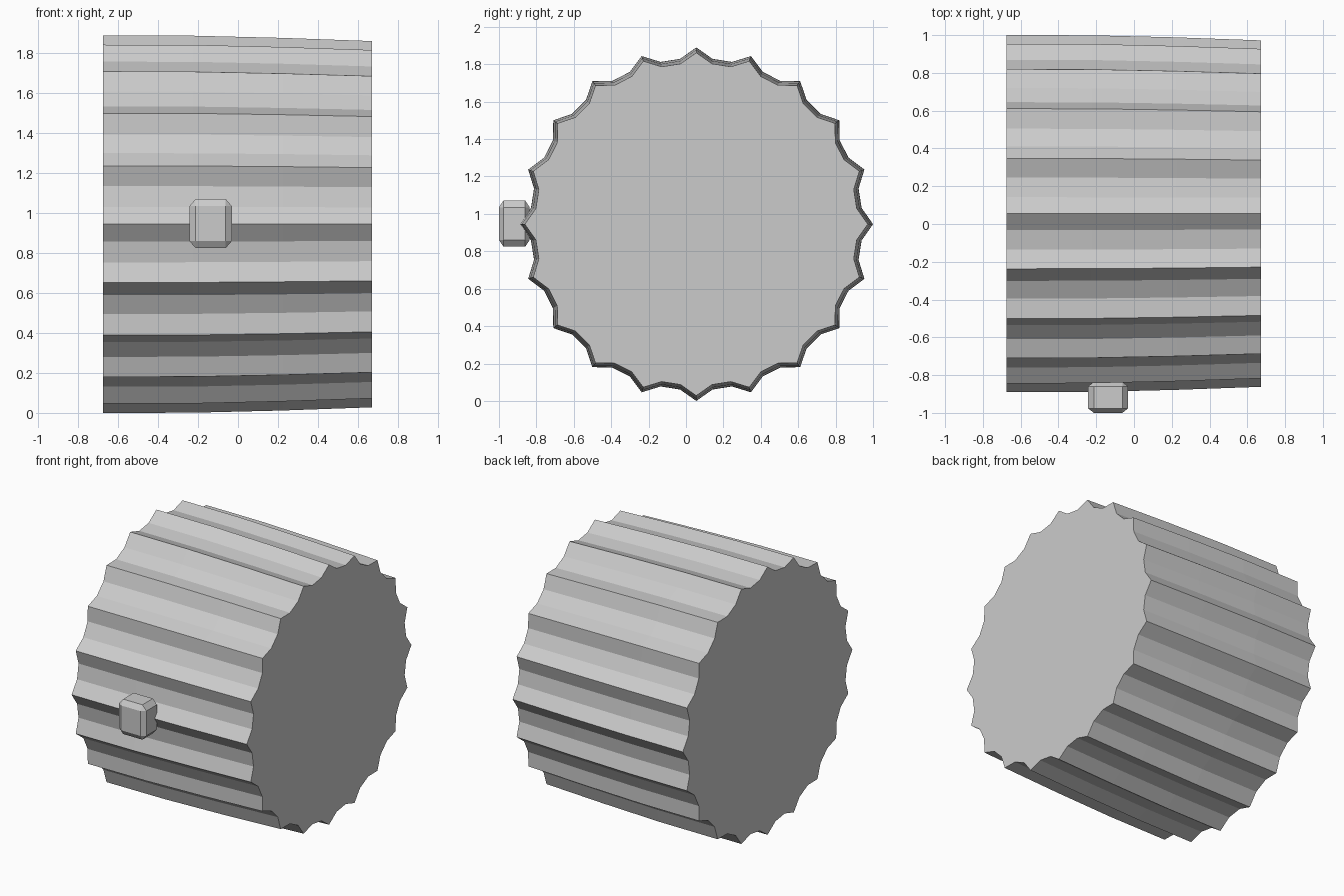
import bpy, bmesh, math
from mathutils import Matrix

if "Cube" in bpy.data.objects:
    bpy.data.objects.remove(bpy.data.objects["Cube"])

CY, CZ, FLUTES = 0.055, 0.945, 20


def finish(bm, name):
    bmesh.ops.recalc_face_normals(bm, faces=bm.faces[:])
    mesh = bpy.data.meshes.new(name)
    bm.to_mesh(mesh)
    bm.free()
    obj = bpy.data.objects.new(name, mesh)
    bpy.context.collection.objects.link(obj)
    return obj


# Fluted cap: scalloped section swept along x, with a slight taper
section = []
for i in range(FLUTES):
    for deg, ratio in ((0, 1.0), (5.6, 0.94), (12.4, 0.94)):
        a = math.radians(i * 360 / FLUTES + deg)
        section.append((math.cos(a) * ratio, math.sin(a) * ratio))

bm = bmesh.new()
rings = []
for x, r in ((-0.675, 0.945), (-0.225, 0.944), (0.225, 0.933), (0.672, 0.917)):
    rings.append([bm.verts.new((x, CY + r * c, CZ + r * s)) for c, s in section])
n = len(section)
for a, b in zip(rings, rings[1:]):
    for i in range(n):
        j = (i + 1) % n
        bm.faces.new((a[i], a[j], b[j], b[i]))
bm.faces.new(rings[0])
bm.faces.new(rings[-1])
finish(bm, "fluted_knob")

# Small chamfered marker block on the front
bm = bmesh.new()
bmesh.ops.create_cube(bm, size=1)
bmesh.ops.bevel(bm, geom=bm.edges[:], offset=0.145, segments=1, affect='EDGES')
bm.transform(Matrix.Translation((-0.137, -0.918, 0.948)) @ Matrix.Diagonal((0.212, 0.164, 0.246, 1)))
finish(bm, "marker_block")
